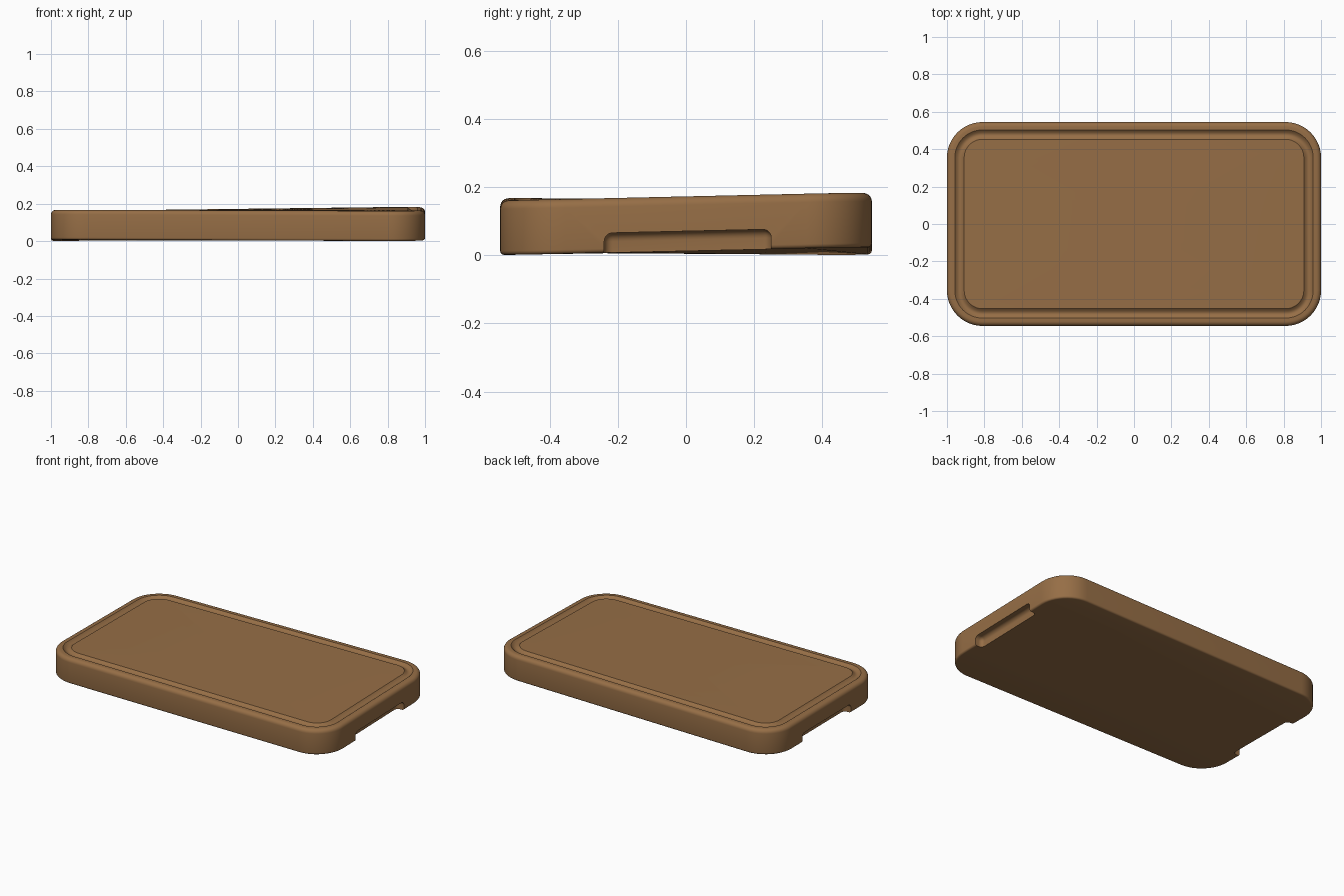
import bpy, bmesh, math

if "Cube" in bpy.data.objects:
    bpy.data.objects.remove(bpy.data.objects["Cube"])

HX, HY, T, R = 1.0, 0.545, 0.16, 0.19   # half sizes, thickness, corner radius

wood = bpy.data.materials.new("warm_wood")
wood.diffuse_color = (0.305, 0.156, 0.061, 1)
wood.use_nodes = True
wood.node_tree.nodes["Principled BSDF"].inputs["Base Color"].default_value = wood.diffuse_color


def ring(inset, scale=1.0, n=12):
    """Rounded rectangle outline, inset from the outer edge."""
    r = R - inset
    pts = []
    for k, (sx, sy) in enumerate([(1, 1), (-1, 1), (-1, -1), (1, -1)]):
        for i in range(n + 1):
            a = math.pi / 2 * (k + i / n)
            pts.append(((sx * (HX - R) + r * math.cos(a)) * scale,
                        (sy * (HY - R) + r * math.sin(a)) * scale))
    return pts


def arc(ci, cz, r, a0, a1, n):
    return [(ci + r * math.cos(math.radians(a0 + (a1 - a0) * i / n)),
             cz + r * math.sin(math.radians(a0 + (a1 - a0) * i / n))) for i in range(n + 1)]


# Board section as (inset, z): bottom edge, top edge, juice groove
profile = arc(0.012, 0.012, 0.012, 270, 180, 4)
profile += arc(0.025, T - 0.025, 0.025, 180, 90, 6)
profile += [(0.042 + 0.05 * i / 8, T - 0.014 * math.sin(math.pi * i / 8)) for i in range(9)]

bm = bmesh.new()
rings = [[bm.verts.new((x, y, z)) for x, y in ring(d)] for d, z in profile]
for s in (0.75, 0.5, 0.25):   # flat field inside the groove
    rings.append([bm.verts.new((x, y, T)) for x, y in ring(0.092, s)])
for a, b in zip(rings, rings[1:]):
    for i in range(len(a)):
        j = (i + 1) % len(a)
        bm.faces.new((a[i], a[j], b[j], b[i]))
bm.faces.new(rings[-1])
bm.faces.new(rings[0][::-1])
me = bpy.data.meshes.new("cutting_board")
bm.to_mesh(me)
bm.free()
me.materials.append(wood)
board = bpy.data.objects.new("cutting_board", me)
bpy.context.collection.objects.link(board)

# Finger grips scooped from the underside at both ends
cutters = []
for side in (-1, 1):
    bpy.ops.mesh.primitive_cube_add(size=1, location=(side * 1.05, 0.005, -0.022))
    c = bpy.context.object
    c.name = "grip_cutter"
    c.scale = (0.2, 0.49, 0.16)
    bpy.ops.object.transform_apply(location=False, rotation=False, scale=True)
    c.data.materials.append(wood)
    bev = c.modifiers.new("round", 'BEVEL')
    bev.width, bev.segments = 0.025, 6
    c.hide_render = True
    mod = board.modifiers.new("grip", 'BOOLEAN')
    mod.operation, mod.solver, mod.object = 'DIFFERENCE', 'EXACT', c
    cutters.append(c)

bpy.ops.object.select_all(action='DESELECT')
bpy.context.view_layer.objects.active = board
board.select_set(True)
for m in list(board.modifiers):
    bpy.ops.object.modifier_apply(modifier=m.name)
for c in cutters:
    bpy.data.objects.remove(c)

# Slight warp: back right and front left corners lift
for v in board.data.vertices:
    u, w = (v.co.x + 1) / 2, (v.co.y / HY + 1) / 2
    v.co.z += 0.025 * u * w + 0.008 * (1 - u) * (1 - w)
bpy.ops.object.shade_smooth_by_angle(angle=math.radians(35))
